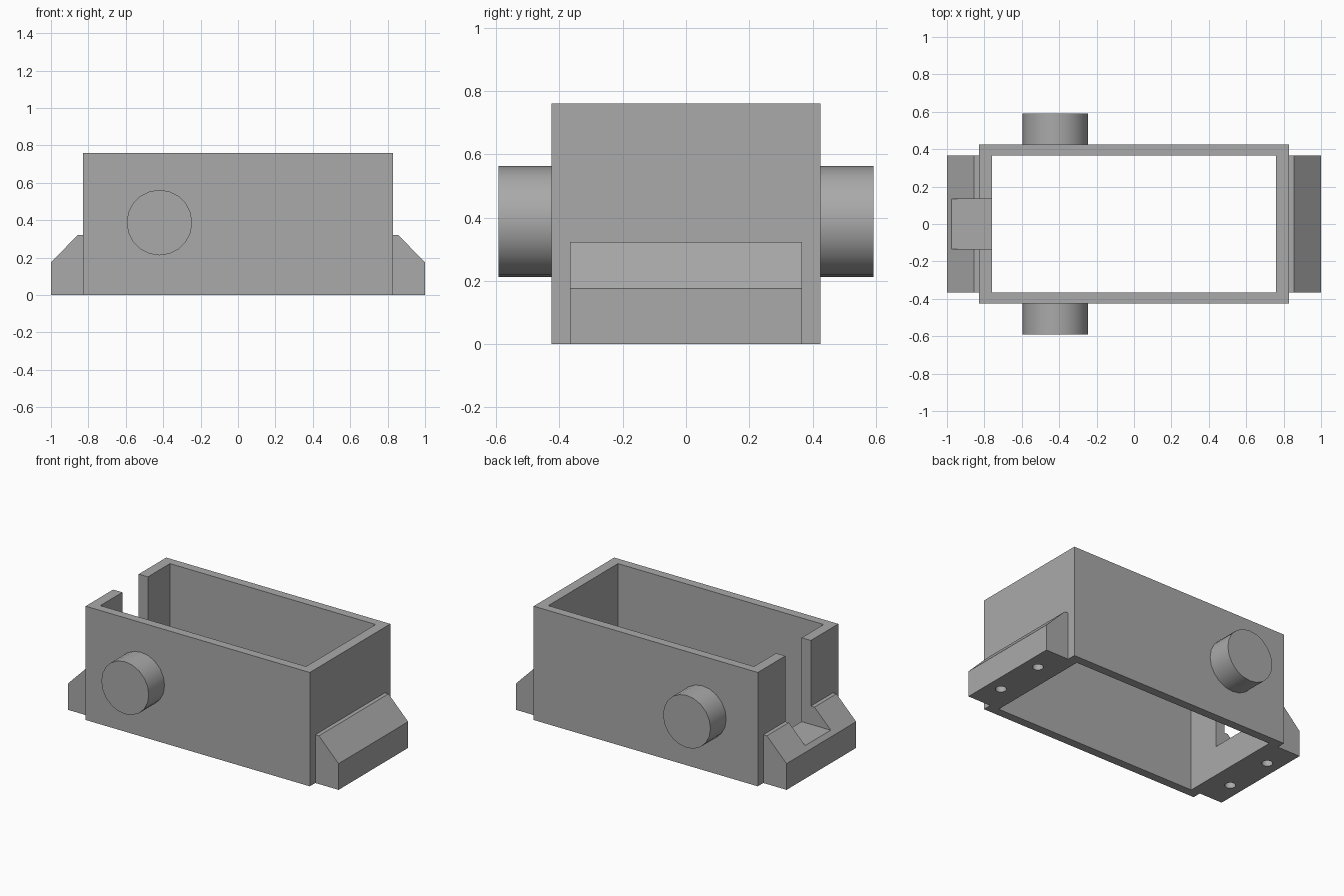
import bpy
import bmesh
from math import radians
from mathutils import Matrix, Vector

if "Cube" in bpy.data.objects:
    bpy.data.objects.remove(bpy.data.objects["Cube"])

# Single grey finish
grey = bpy.data.materials.new("Plain grey")
grey.use_nodes = True
colour = (0.40, 0.40, 0.40, 1)
grey.diffuse_color = colour
grey.node_tree.nodes["Principled BSDF"].inputs["Base Color"].default_value = colour

HALF_X, HALF_Y, HEIGHT = 0.828, 0.425, 0.76
IN_X, IN_Y = 0.76, 0.367


def make_object(name, bm):
    bmesh.ops.recalc_face_normals(bm, faces=bm.faces)
    mesh = bpy.data.meshes.new(name)
    bm.to_mesh(mesh)
    bm.free()
    mesh.materials.append(grey)
    obj = bpy.data.objects.new(name, mesh)
    bpy.context.collection.objects.link(obj)
    return obj


def box(name, low, high):
    low, high = Vector(low), Vector(high)
    bm = bmesh.new()
    bmesh.ops.create_cube(bm, size=1)
    bmesh.ops.scale(bm, vec=high - low, verts=bm.verts)
    bmesh.ops.translate(bm, vec=(low + high) / 2, verts=bm.verts)
    return make_object(name, bm)


def cylinder(name, centre, radius, depth, sides, along_y=False):
    bm = bmesh.new()
    turn = Matrix.Rotation(radians(90), 4, "X") if along_y else Matrix()
    bmesh.ops.create_cone(bm, cap_ends=True, segments=sides, radius1=radius,
                          radius2=radius, depth=depth,
                          matrix=Matrix.Translation(centre) @ turn)
    return make_object(name, bm)


def select_only(obj):
    bpy.ops.object.select_all(action="DESELECT")
    obj.select_set(True)
    bpy.context.view_layer.objects.active = obj


def cut(obj, cutter):
    cutter.hide_render = True
    mod = obj.modifiers.new("Cut", "BOOLEAN")
    mod.operation = "DIFFERENCE"
    mod.solver = "EXACT"
    mod.object = cutter
    select_only(obj)
    bpy.ops.object.modifier_apply(modifier=mod.name)


def discard(obj):
    bpy.data.objects.remove(obj)


# Wedge-topped mounting foot, extruded across the width
def mounting_foot(name, side):
    profile = [(HALF_X, 0), (1, 0), (1, 0.175), (0.855, 0.322), (HALF_X, 0.322)]
    bm = bmesh.new()
    face = bm.faces.new([bm.verts.new((side * x, -IN_Y, z)) for x, z in profile])
    grown = bmesh.ops.extrude_face_region(bm, geom=[face])["geom"]
    bmesh.ops.translate(bm, vec=(0, 2 * IN_Y, 0),
                        verts=[v for v in grown if isinstance(v, bmesh.types.BMVert)])
    foot = make_object(name, bm)
    # Blind screw holes from underneath
    for y in (-0.174, 0.174):
        hole = cylinder("hole_cutter", (side * 0.906, y, 0), 0.034, 0.3, 16)
        cut(foot, hole)
        discard(hole)
    return foot


# Open-ended rectangular housing
housing = box("housing", (-HALF_X, -HALF_Y, 0), (HALF_X, HALF_Y, HEIGHT))
cavity = box("cavity_cutter", (-IN_X, -IN_Y, -0.1), (IN_X, IN_Y, 1))
cut(housing, cavity)
discard(cavity)

feet = [mounting_foot("right_foot", -1), mounting_foot("left_foot", 1)]

# Slot through the right wall and its foot
slot = box("slot_cutter", (-0.975, -0.135, 0.2), (-0.7, 0.135, 1))
cut(housing, slot)
cut(feet[0], slot)
discard(slot)

# Round pivot pegs on the front and back
pegs = [cylinder(name, (-0.42, side * 0.497, 0.387), 0.175, 0.19, 20, True)
        for name, side in (("front_peg", -1), ("back_peg", 1))]

for part in [housing] + feet + pegs:
    select_only(part)
    bpy.ops.object.shade_smooth_by_angle(angle=radians(30))
